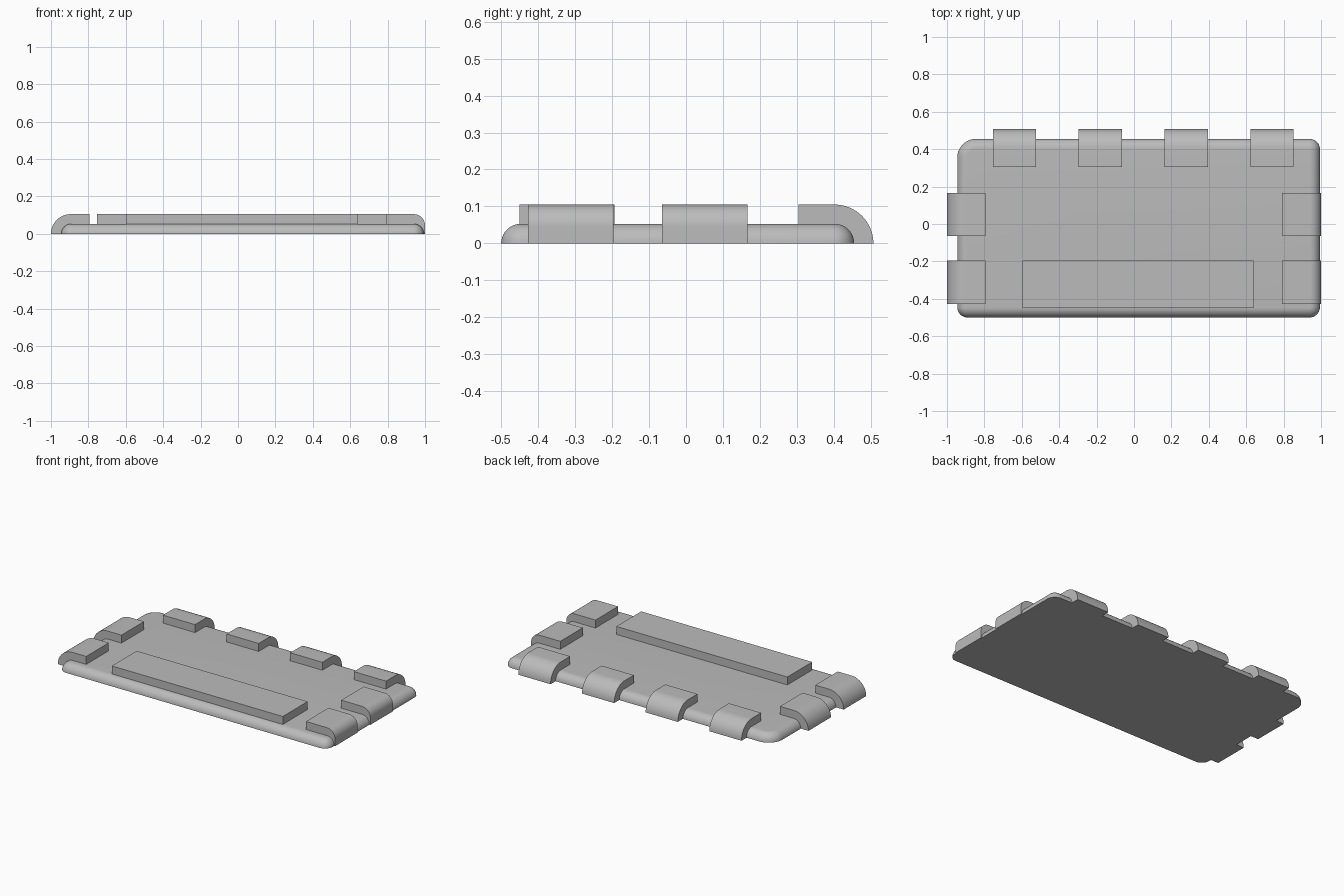
import bpy, bmesh
from math import sin, cos, pi

T = 0.053                  # slab thickness and edge rounding
H = 0.105                  # height of the raised parts
X0, X1, Y0, Y1 = -0.945, 0.994, -0.5, 0.455

if "Cube" in bpy.data.objects:
    bpy.data.objects.remove(bpy.data.objects["Cube"])

grey = bpy.data.materials.new("plain grey")
grey.use_nodes = True
grey.diffuse_color = (0.5, 0.5, 0.5, 1)
grey.node_tree.nodes["Principled BSDF"].inputs["Base Color"].default_value = (0.5, 0.5, 0.5, 1)


def finish(bm, name):
    bmesh.ops.recalc_face_normals(bm, faces=bm.faces)
    mesh = bpy.data.meshes.new(name)
    bm.to_mesh(mesh)
    bm.free()
    mesh.materials.append(grey)
    obj = bpy.data.objects.new(name, mesh)
    bpy.context.collection.objects.link(obj)
    bpy.ops.object.select_all(action="DESELECT")
    obj.select_set(True)
    bpy.context.view_layer.objects.active = obj
    bpy.ops.object.shade_smooth_by_angle(angle=pi / 6)
    return obj


def arc(cx, cy, r, a0, a1, n=12):
    return [(cx + r * cos(a0 + (a1 - a0) * i / n),
             cy + r * sin(a0 + (a1 - a0) * i / n)) for i in range(n + 1)]


def outline(inset):
    # rounded rectangle, with one larger back corner
    corners = [(X1, Y1, -1, -1, 0.056, 0), (X0, Y1, 1, -1, 0.1, 1),
               (X0, Y0, 1, 1, 0.056, 2), (X1, Y0, -1, 1, 0.056, 3)]
    pts = []
    for x, y, sx, sy, r, q in corners:
        pts += arc(x + sx * r, y + sy * r, r - inset, q * pi / 2, (q + 1) * pi / 2)
    return pts


# Slab with a quarter-round upper edge
bm = bmesh.new()
rings = []
for i in range(11):
    a = i / 10 * pi / 2
    rings.append([bm.verts.new((x, y, T * sin(a))) for x, y in outline(T * (1 - cos(a)))])
for low, high in zip(rings, rings[1:]):
    for j in range(len(low)):
        k = (j + 1) % len(low)
        bm.faces.new((low[j], low[k], high[k], high[j]))
bm.faces.new(rings[0])
bm.faces.new(rings[-1])
finish(bm, "base_slab")


def clip(name, inner, outer, radius, edge, start, end, place):
    # bent tab: its section wraps the slab edge and is extruded along it
    section = [(inner, T), (inner, H)]
    section += arc(outer - radius, H - radius, radius, pi / 2, 0, 16)
    if H - radius > 0.001:
        section.append((outer, 0))
    section += arc(edge - T, 0, T, 0, pi / 2)
    bm = bmesh.new()
    a = [bm.verts.new(place(u, start, z)) for u, z in section]
    b = [bm.verts.new(place(u, end, z)) for u, z in section]
    bm.faces.new(a)
    bm.faces.new(b)
    for i in range(len(a)):
        j = (i + 1) % len(a)
        bm.faces.new((a[i], a[j], b[j], b[i]))
    finish(bm, name)


# Back clips
for i in range(4):
    x = -0.755 + 0.459 * i
    clip(f"back_clip_{i + 1}", 0.305, 0.507, H, Y1, x, x + 0.232,
         lambda u, v, z: (v, u, z))

# Side clips, the left ones bent more tightly
for i, y in enumerate((-0.428, -0.065)):
    clip(f"right_clip_{i + 1}", 0.795, 1.0, H, -X0, y, y + 0.232,
         lambda u, v, z: (-u, v, z))
    clip(f"left_clip_{i + 1}", 0.79, 1.0, 0.06, X1, y, y + 0.232,
         lambda u, v, z: (u, v, z))

# Long raised bar near the front
bm = bmesh.new()
bmesh.ops.create_cube(bm, size=1)
for v in bm.verts:
    v.co = (0.0215 + 1.233 * v.co.x, -0.322 + 0.256 * v.co.y, (T + H) / 2 + (H - T) * v.co.z)
finish(bm, "front_bar")
